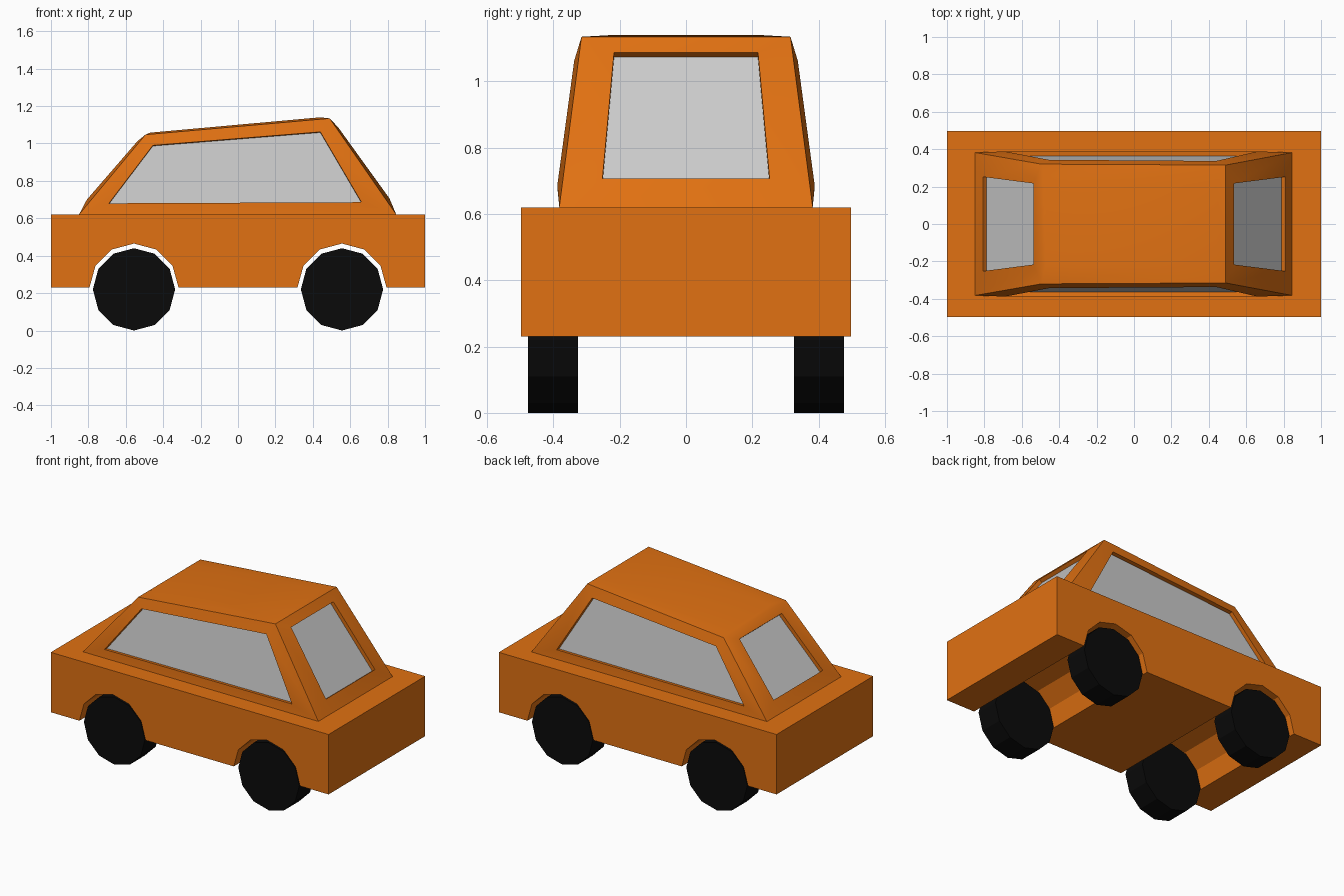
import bpy, bmesh, math
from mathutils import Vector

if "Cube" in bpy.data.objects:
    bpy.data.objects.remove(bpy.data.objects["Cube"])


def material(name, color):
    m = bpy.data.materials.new(name)
    m.diffuse_color = (*color, 1)
    m.use_nodes = True
    m.node_tree.nodes["Principled BSDF"].inputs["Base Color"].default_value = m.diffuse_color
    return m


ORANGE = material("orange_paint", (0.75, 0.165, 0.006))
BLACK = material("black_rubber", (0.003, 0.003, 0.003))


def make(name, verts, faces, mat=None):
    me = bpy.data.meshes.new(name)
    me.from_pydata([tuple(v) for v in verts], [], faces)
    bm = bmesh.new()
    bm.from_mesh(me)
    bmesh.ops.remove_doubles(bm, verts=bm.verts, dist=1e-4)
    bm.to_mesh(me)
    bm.free()
    ob = bpy.data.objects.new(name, me)
    bpy.context.collection.objects.link(ob)
    if mat:
        me.materials.append(mat)
    return ob


def prism(name, profile, y0, y1, mat):
    """Extrude a counter-clockwise (x, z) profile along y."""
    n = len(profile)
    verts = [(x, y, z) for y in (y0, y1) for x, z in profile]
    faces = [list(range(n)), list(range(2 * n - 1, n - 1, -1))]
    faces += [[i, i + n, (i + 1) % n + n, (i + 1) % n] for i in range(n)]
    return make(name, verts, faces, mat)


# Lower body with wheel arches running the full width
AXLE, ZB, ZT = 0.556, 0.23, 0.62
profile = [(-1, ZB)]
for cx in (-AXLE, AXLE):
    for a in range(180, -1, -30):
        t = math.radians(a)
        profile.append((cx + 0.238 * math.cos(t), max(ZB, 0.227 + 0.238 * math.sin(t))))
profile += [(1, ZB), (1, ZT), (-1, ZT)]
prism("lower_body", profile, -0.497, 0.497, ORANGE)

# Twelve-sided wheels
R = 0.22
circle = [(R * math.cos(math.radians(a)), R + R * math.sin(math.radians(a))) for a in range(0, 360, 30)]
for sx, end in ((-1, "left"), (1, "right")):
    for sy, side in ((-1, "front"), (1, "back")):
        y = sorted((sy * 0.325, sy * 0.477))
        prism(f"wheel_{side}_{end}", [(sx * AXLE + x, z) for x, z in circle], *y, BLACK)

# Cabin corner positions, mirrored over y
FOOT = {-1: (-0.85, 0.382, ZT), 1: (0.846, 0.382, ZT)}
ROOF = {-1: (-0.495, 0.32, 1.047), 1: (0.49, 0.315, 1.134)}


def at(p, s):
    return Vector((p[0], p[1] * s, p[2]))


# Panels: outer corner loop and inner corner loop
panels = []
for s in (-1, 1):
    outer = [at(p, s) for p in (FOOT[-1], FOOT[1], ROOF[1], ROOF[-1])]
    inner = [at(p, s) for p in ((-0.69, 0.388, 0.68), (0.66, 0.388, 0.686),
                                (0.44, 0.337, 1.062), (-0.455, 0.343, 0.99))]
    panels.append(("side", outer, inner))
for e, low, high in ((-1, (-0.808, 0.252, 0.70), (-0.538, 0.217, 1.012)),
                     (1, (0.81, 0.252, 0.706), (0.535, 0.217, 1.087))):
    outer = [at(FOOT[e], -1), at(FOOT[e], 1), at(ROOF[e], 1), at(ROOF[e], -1)]
    inner = [at(low, -1), at(low, 1), at(high, 1), at(high, -1)]
    panels.append(("end", outer, inner))
rl, rr = (-0.47, 0.21, 1.058), (0.44, 0.21, 1.14)
panels.append(("roof", [at(ROOF[-1], -1), at(ROOF[1], -1), at(ROOF[1], 1), at(ROOF[-1], 1)],
               [at(rl, -1), at(rr, -1), at(rr, 1), at(rl, 1)]))

# Cabin shell frames with window reveals, and glass panes
verts, faces, gverts, gfaces = [], [], [], []


def quad(vs, fs, pts):
    fs.append(list(range(len(vs), len(vs) + 4)))
    vs.extend(pts)


for kind, outer, inner in panels:
    n = (inner[2] - inner[0]).cross(inner[3] - inner[1]).normalized()
    if n.dot(sum(inner, Vector()) / 4 - Vector((0, 0, 0.8))) < 0:
        outer, inner, n = outer[::-1], inner[::-1], -n
    deep = [p - n * 0.025 for p in inner]
    for i in range(4):
        j = (i + 1) % 4
        quad(verts, faces, [outer[i], outer[j], inner[j], inner[i]])
        if kind != "roof":
            quad(verts, faces, [inner[i], inner[j], deep[j], deep[i]])
    if kind == "roof":
        quad(verts, faces, inner)
    else:
        quad(gverts, gfaces, deep)

cabin = make("cabin", verts, faces, ORANGE)
make("window_glass", gverts, gfaces)

# Soft shading across the gently bowed cabin panels
bpy.ops.object.select_all(action='DESELECT')
cabin.select_set(True)
bpy.context.view_layer.objects.active = cabin
bpy.ops.object.shade_smooth_by_angle(angle=math.radians(30))
